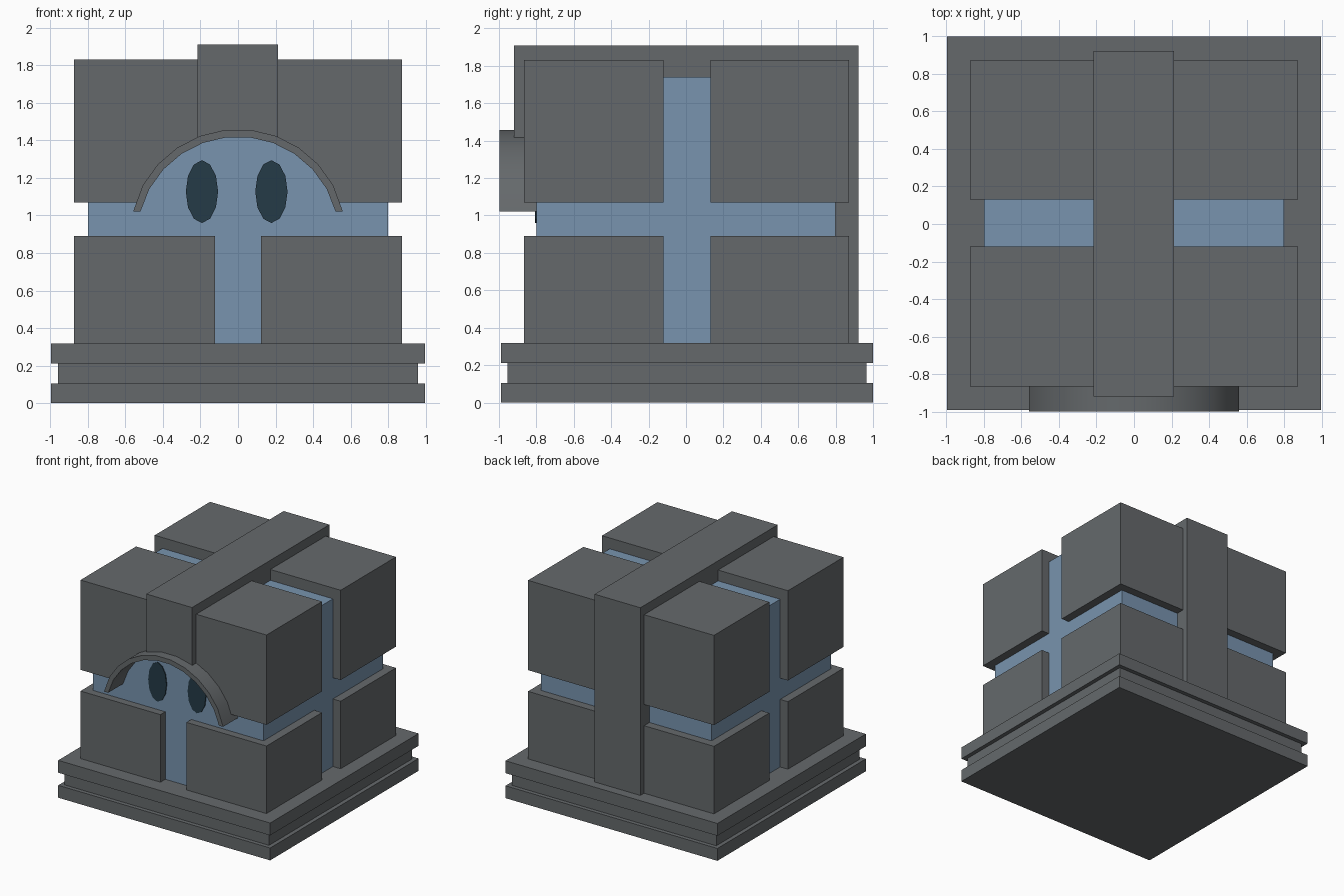
import bpy, bmesh
from math import sin, cos, pi, radians
from mathutils import Vector

cube = bpy.data.objects.get("Cube")
if cube:
    bpy.data.objects.remove(cube, do_unlink=True)


def make_material(name, rgb):
    mat = bpy.data.materials.new(name)
    mat.use_nodes = True
    mat.diffuse_color = (*rgb, 1)
    mat.node_tree.nodes["Principled BSDF"].inputs["Base Color"].default_value = (*rgb, 1)
    return mat


STONE = make_material("stone grey", (0.130, 0.141, 0.148))
BLUE = make_material("dusty blue", (0.188, 0.295, 0.425))
DARK = make_material("dark teal", (0.018, 0.043, 0.063))


def prism(name, points, depth, mat):
    """Extrude a closed 3D outline along the depth vector."""
    bm = bmesh.new()
    face = bm.faces.new([bm.verts.new(p) for p in points])
    new = bmesh.ops.extrude_face_region(bm, geom=[face])["geom"]
    bmesh.ops.translate(bm, vec=Vector(depth),
                        verts=[g for g in new if isinstance(g, bmesh.types.BMVert)])
    bmesh.ops.recalc_face_normals(bm, faces=bm.faces)
    mesh = bpy.data.meshes.new(name)
    bm.to_mesh(mesh)
    bm.free()
    mesh.materials.append(mat)
    obj = bpy.data.objects.new(name, mesh)
    bpy.context.collection.objects.link(obj)
    return obj


def box(name, x, y, z, mat=STONE):
    outline = [(x[0], y[0], z[0]), (x[1], y[0], z[0]), (x[1], y[1], z[0]), (x[0], y[1], z[0])]
    return prism(name, outline, (0, 0, z[1] - z[0]), mat)


def activate(obj):
    bpy.ops.object.select_all(action="DESELECT")
    obj.select_set(True)
    bpy.context.view_layer.objects.active = obj


# Stepped plinth
SHIFT = 0.005
for name, half, low, high in (("base_bottom", 0.995, 0, 0.105),
                              ("base_middle", 0.96, 0.105, 0.212),
                              ("base_top", 0.995, 0.212, 0.317)):
    box(name, (-half, half), (SHIFT - half, SHIFT + half), (low, high))

# Blue core
box("core", (-0.8, 0.8), (-0.8, 0.8), (0.3, 1.74), BLUE)

# Eight corner blocks
to_cut = []
for level, z in (("lower", (0.317, 0.89)), ("upper", (1.07, 1.832))):
    for side, x in (("left", (0.122, 0.873)), ("right", (-0.873, -0.122))):
        for end, y in (("front", (-0.865, -0.12)), ("back", (0.13, 0.872))):
            block = box(f"{level}_{end}_{side}_block", x, y, z)
            if level == "upper" and end == "front":
                to_cut.append(block)

# Strap over the top, short in front and reaching the plinth behind
strap_profile = [(-0.92, 1.37), (-0.92, 1.91), (0.922, 1.91), (0.922, 0.317),
                 (0.78, 0.317), (0.78, 1.72), (-0.78, 1.72), (-0.78, 1.37)]
to_cut.append(prism("strap", [(-0.217, y, z) for y, z in strap_profile], (0.43, 0, 0), STONE))


# Arched hood over the face
def arc(radius, y, segments=11, sweep=radians(149)):
    points = []
    for i in range(segments + 1):
        a = sweep * (i / segments - 0.5)
        points.append((radius * sin(a), y, 0.88 + radius * cos(a)))
    points[0] = (points[0][0], y, 1.02)
    points[-1] = (points[-1][0], y, 1.02)
    return points


hood = prism("face_arch", arc(0.58, -0.998) + arc(0.54, -0.998)[::-1], (0, 0.208, 0), STONE)
activate(hood)
bpy.ops.object.shade_smooth_by_angle(angle=radians(30))

# Recess under the hood
cutter = prism("recess_cutter", arc(0.56, -1.1) + [(0.54, -1.1, 0.95), (-0.54, -1.1, 0.95)],
               (0, 0.31, 0), STONE)
cutter.hide_render = True
for obj in to_cut:
    mod = obj.modifiers.new("recess", "BOOLEAN")
    mod.operation = "DIFFERENCE"
    mod.solver = "EXACT"
    mod.object = cutter
    activate(obj)
    bpy.ops.object.modifier_apply(modifier=mod.name)
bpy.data.objects.remove(cutter, do_unlink=True)

# Oval eyes
for name, cx in (("left_eye", 0.178), ("right_eye", -0.192)):
    ring = [(cx + 0.086 * sin(i * pi / 6), -0.808, 1.127 + 0.167 * cos(i * pi / 6))
            for i in range(12)]
    prism(name, ring, (0, 0.009, 0), DARK)
